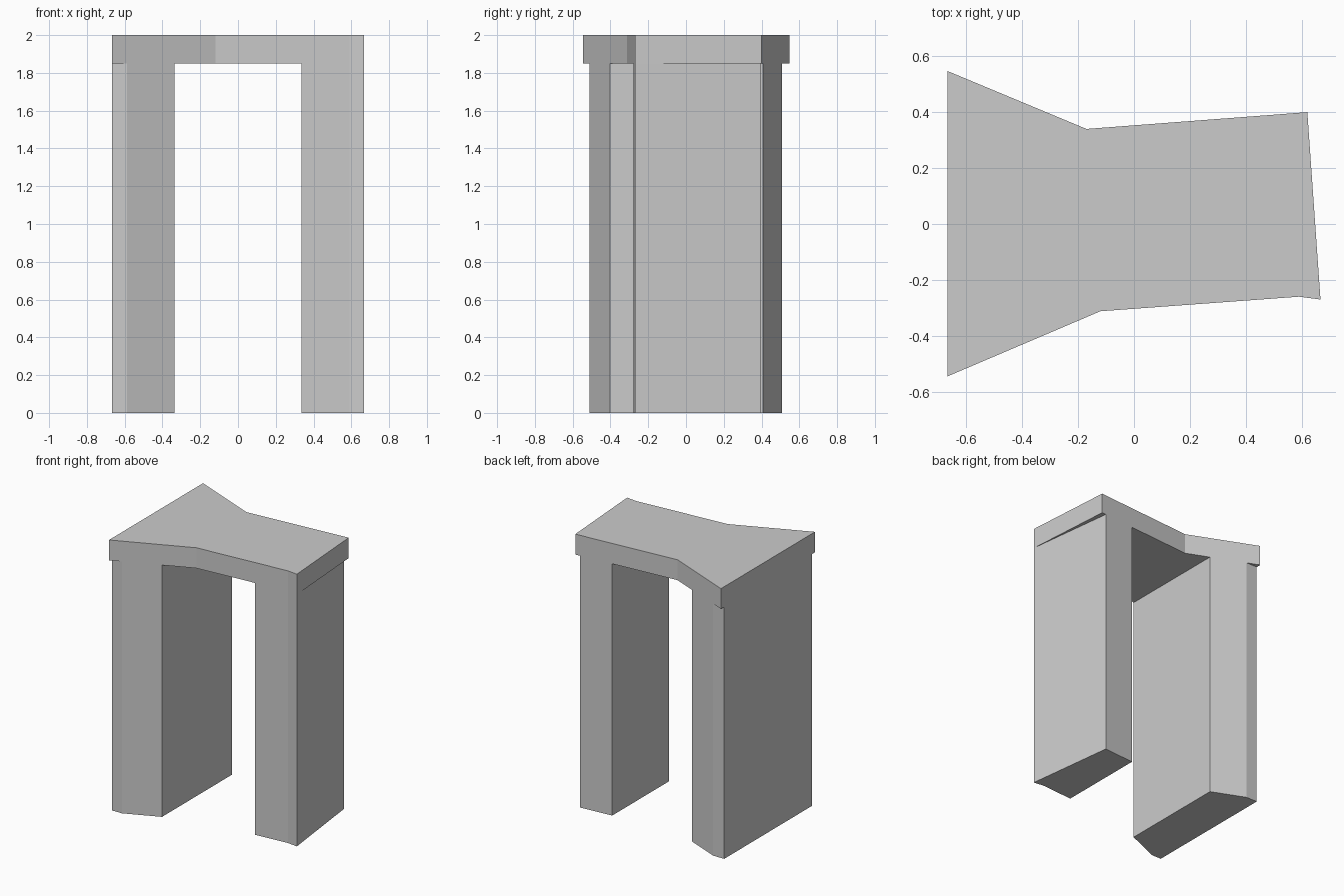
import bpy
import bmesh

if "Cube" in bpy.data.objects:
    bpy.data.objects.remove(bpy.data.objects["Cube"])

H, UNDER = 2.0, 1.85
INNER, OUTER = 0.335, 0.667


def on_edge(x, a, b):
    """Point at x along the plan edge a-b."""
    t = (x - a[0]) / (b[0] - a[0])
    return (x, a[1] + t * (b[1] - a[1]))


# Slab corners in plan
bl, bm, br = (-OUTER, 0.547), (-0.17, 0.34), (0.62, 0.40)
fr, fs, fm, fl = (OUTER, -0.27), (0.59, -0.26), (-0.12, -0.312), (-OUTER, -0.545)

# Points where the legs meet the slab outline
b1, b2 = on_edge(-0.577, bl, bm), on_edge(-INNER, bl, bm)
b3, b4 = on_edge(INNER, bm, br), on_edge(0.585, bm, br)
f1, f2 = on_edge(-0.587, fl, fm), on_edge(-INNER, fl, fm)
f3 = on_edge(INNER, fm, fs)
lb, lf = (-OUTER, b1[1]), (-OUTER, f1[1])


def prism(name, outline, z0, z1, floors, top):
    """Walls around a plan outline, with given floor pieces and optional top."""
    bm_ = bmesh.new()
    low = {p: bm_.verts.new((*p, z0)) for p in outline}
    high = {p: bm_.verts.new((*p, z1)) for p in outline}
    for p, q in zip(outline, outline[1:] + outline[:1]):
        bm_.faces.new((low[p], low[q], high[q], high[p]))
    for floor in floors:
        bm_.faces.new([low[p] for p in reversed(floor)])
    if top:
        bm_.faces.new([high[p] for p in outline])
    mesh = bpy.data.meshes.new(name)
    bm_.to_mesh(mesh)
    bm_.free()
    obj = bpy.data.objects.new(name, mesh)
    bpy.context.collection.objects.link(obj)
    return obj


# Plans run anticlockwise seen from above
left_plan = [lf, f1, f2, b2, b1, lb]
right_plan = [f3, fs, fr, b4, b3]
slab_plan = [fl, f1, f2, fm, f3, fs, fr, br, b4, b3, bm, b2, b1, bl, lb, lf]

# Legs join the slab flush, so they have no top cap
prism("left_leg", left_plan, 0, UNDER, [left_plan], False)
prism("right_leg", right_plan, 0, UNDER, [right_plan], False)

# Slab underside: the span between legs and the small overhangs
underside = [
    [f2, fm, f3, b3, bm, b2],
    [fl, f1, lf],
    [lb, b1, bl],
    [fr, br, b4],
]
prism("top_slab", slab_plan, UNDER, H, underside, True)
